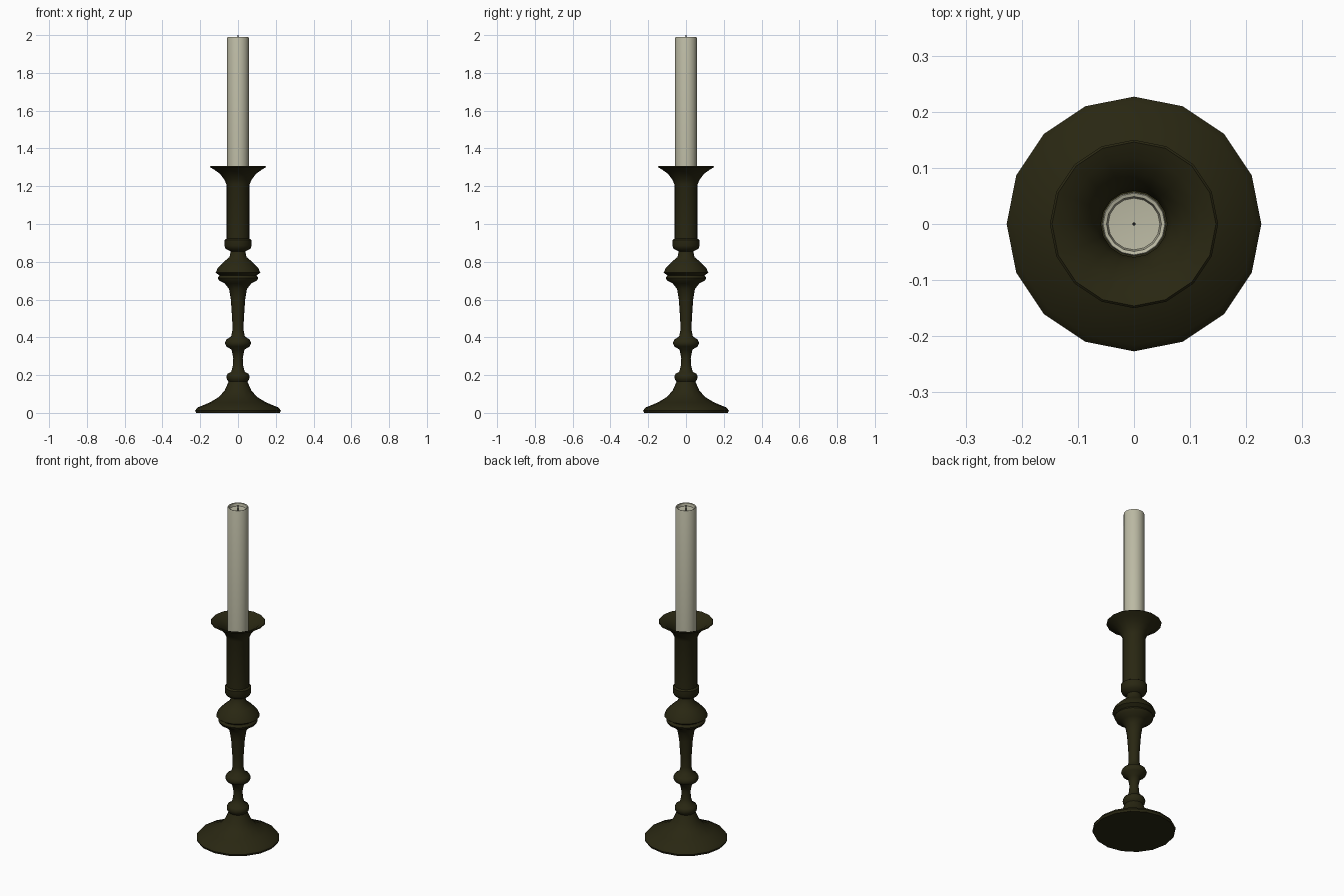
import bpy, bmesh, math

cube = bpy.data.objects.get("Cube")
if cube:
    bpy.data.objects.remove(cube, do_unlink=True)


def make_material(name, color):
    mat = bpy.data.materials.new(name)
    mat.use_nodes = True
    mat.diffuse_color = (*color, 1)
    mat.node_tree.nodes["Principled BSDF"].inputs["Base Color"].default_value = (*color, 1)
    return mat


def lathe(name, profile, mat, sides=16, sharp=50):
    """Turn a (radius, height) profile around z; radius 0 closes an end."""
    bm = bmesh.new()
    rings = []
    for r, z in profile:
        if r == 0:
            rings.append([bm.verts.new((0, 0, z))] * sides)
        else:
            angles = [math.tau * i / sides for i in range(sides)]
            rings.append([bm.verts.new((r * math.cos(a), r * math.sin(a), z)) for a in angles])
    for low, high in zip(rings, rings[1:]):
        for i in range(sides):
            j = (i + 1) % sides
            corners = [low[i], low[j], high[j], high[i]]
            bm.faces.new(list(dict.fromkeys(corners)))
    bmesh.ops.recalc_face_normals(bm, faces=bm.faces)
    mesh = bpy.data.meshes.new(name)
    bm.to_mesh(mesh)
    bm.free()
    for poly in mesh.polygons:
        poly.use_smooth = True
    mesh.set_sharp_from_angle(angle=math.radians(sharp))
    mesh.materials.append(mat)
    obj = bpy.data.objects.new(name, mesh)
    bpy.context.collection.objects.link(obj)
    return obj


bronze = make_material("dark bronze", (0.022, 0.020, 0.006))
wax = make_material("ivory wax", (0.50, 0.49, 0.37))
char = make_material("charred wick", (0.01, 0.01, 0.01))

# Turned holder: foot, stem with knobs, socket and flared drip pan
foot = [(0, 0), (.222, 0), (.227, .012), (.215, .028), (.15, .055),
        (.10, .085), (.07, .12), (.05, .165)]
lower_stem = [(.058, .175), (.062, .19), (.056, .207), (.036, .217), (.027, .25),
              (.025, .29), (.034, .335), (.062, .352), (.07, .37), (.062, .388),
              (.036, .405), (.029, .44)]
upper_stem = [(.031, .50), (.038, .60), (.047, .655), (.07, .685), (.10, .70),
              (.107, .715), (.098, .728), (.118, .742), (.107, .768),
              (.075, .80), (.045, .825), (.039, .855)]
socket = [(.065, .868), (.072, .885), (.072, .915), (.062, .922), (.062, 1.21),
          (.072, 1.235), (.095, 1.265), (.122, 1.285), (.15, 1.302)]
pan_inside = [(.146, 1.306), (.118, 1.295), (.09, 1.272), (.068, 1.242),
              (.059, 1.21), (.059, 1.17), (0, 1.17)]
lathe("candle_holder", foot + lower_stem + upper_stem + socket + pan_inside, bronze)

# Candle with a shallow melted hollow
lathe("candle", [(0, 1.171), (.057, 1.171), (.057, 1.985), (.055, 1.99),
                 (.049, 1.988), (.046, 1.972), (0, 1.968)], wax, sharp=40)

# Wick
lathe("wick", [(0, 1.96), (.003, 1.96), (.003, 2.0), (0, 2.0)], char, sides=8)
